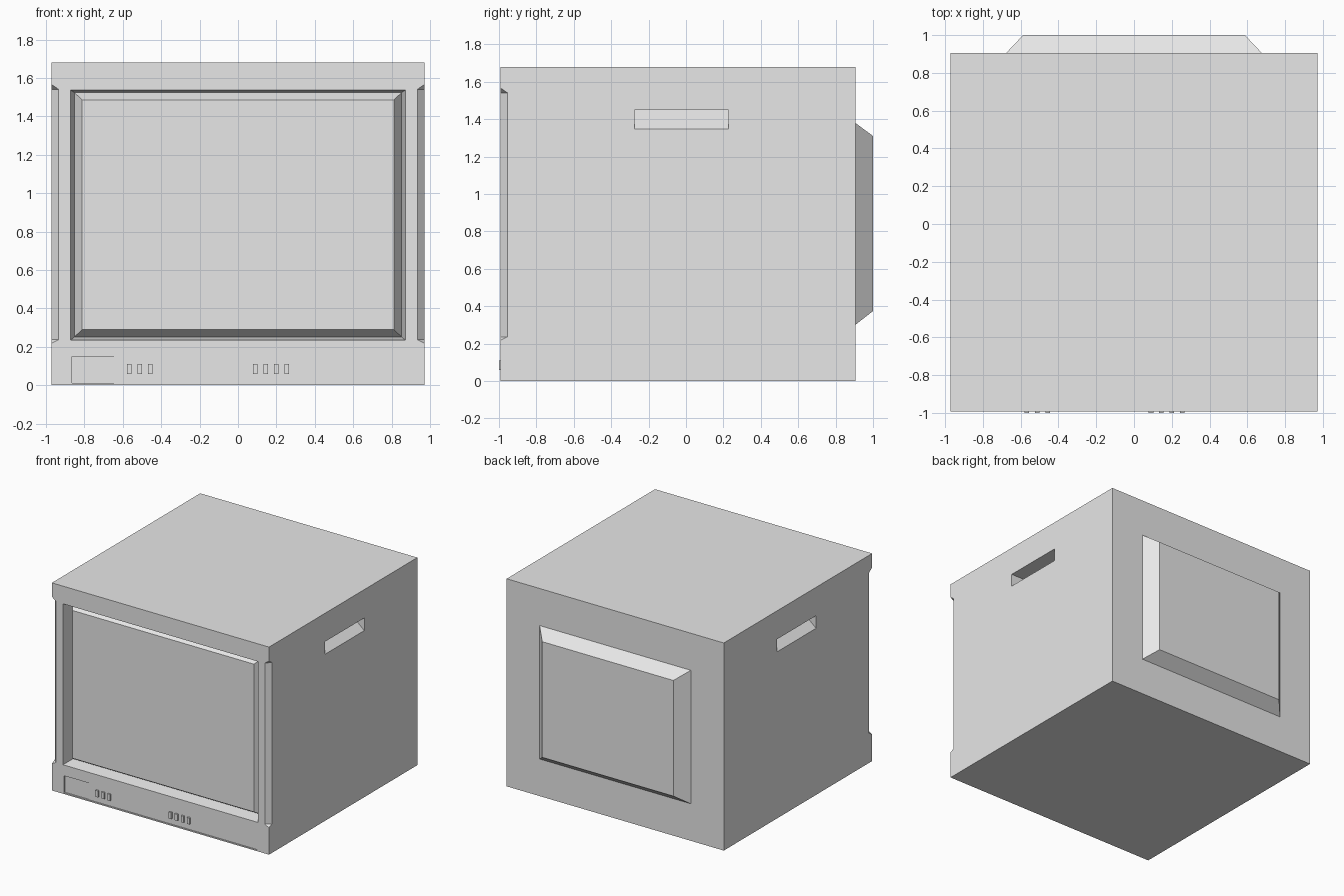
import bpy, bmesh

old = bpy.data.objects.get("Cube")
if old:
    bpy.data.objects.remove(old, do_unlink=True)

# Single casing colour
grey = bpy.data.materials.new("plain grey")
grey.use_nodes = True
colour = (0.8, 0.8, 0.8, 1)
grey.diffuse_color = colour
grey.node_tree.nodes["Principled BSDF"].inputs["Base Color"].default_value = colour

FRONT, BACK, SIDE, TOP = -0.992, 0.905, 0.972, 1.68


def hull(name, points):
    """Flat-faced convex solid around a few corner points."""
    bm = bmesh.new()
    for p in points:
        bm.verts.new(p)
    bmesh.ops.convex_hull(bm, input=bm.verts)
    bmesh.ops.dissolve_limit(bm, angle_limit=0.01, verts=bm.verts, edges=bm.edges)
    bmesh.ops.recalc_face_normals(bm, faces=bm.faces)
    mesh = bpy.data.meshes.new(name)
    bm.to_mesh(mesh)
    bm.free()
    mesh.materials.append(grey)
    obj = bpy.data.objects.new(name, mesh)
    bpy.context.collection.objects.link(obj)
    return obj


def rect(x0, x1, y, z0, z1):
    """Upright rectangle facing along y."""
    return [(x, y, z) for x in (x0, x1) for z in (z0, z1)]


def block(name, x0, x1, y0, y1, z0, z1):
    return hull(name, rect(x0, x1, y0, z0, z1) + rect(x0, x1, y1, z0, z1))


def cut(target, cutter):
    """Carve the cutter out of the target and discard it."""
    mod = target.modifiers.new("cut", "BOOLEAN")
    mod.object, mod.operation, mod.solver = cutter, "DIFFERENCE", "EXACT"
    graph = bpy.context.evaluated_depsgraph_get()
    result = bpy.data.meshes.new_from_object(target.evaluated_get(graph))
    target.modifiers.clear()
    target.data = result
    bpy.data.objects.remove(cutter, do_unlink=True)


# Casing with a tapered screen recess
casing = block("casing", -SIDE, SIDE, FRONT, BACK, 0, TOP)
FLOOR = FRONT + 0.1
cut(casing, hull("screen_recess", rect(-0.874, 0.874, FRONT - 0.01, 0.233, 1.538)
                 + rect(-0.853, 0.853, FLOOR, 0.25, 1.525)))

for s in (-1, 1):
    # Chamfered notch along each front corner, with slanted ends
    e = 0.01
    section = [(SIDE - 0.037 - e, FRONT - e), (SIDE + e, FRONT + 0.037 + e), (SIDE + e, FRONT - e)]
    notch = []
    for x, y in section:
        inward = SIDE - x + y - FRONT
        notch += [(s * x, y, 1.567 - 0.7 * inward), (s * x, y, 0.218 + 0.5 * inward)]
    cut(casing, hull("corner_notch", notch))

    # Wedge-shaped hand grip: flat ceiling, sloping back
    wedge = [(SIDE, 1.348), (SIDE + e, 1.348), (SIDE + e, 1.45), (SIDE - 0.12, 1.45)]
    cut(casing, hull("grip_recess", [(s * x, y, z) for x, z in wedge for y in (-0.275, 0.227)]))

# Control strip: small tray on the left end, shallow panel beside it
cut(casing, block("tray_recess", -0.865, -0.645, FRONT - 0.01, FRONT + 0.012, 0.01, 0.148))
cut(casing, block("panel_recess", -0.645, 0.863, FRONT - 0.01, FRONT + 0.006, 0.01, 0.148))

# Raised screen with bevelled rim
hull("screen", rect(-0.853, 0.853, FLOOR, 0.25, 1.525)
     + rect(-0.812, 0.812, FRONT + 0.035, 0.29, 1.486))

# Rear housing bulge
hull("rear_housing", rect(-0.677, 0.677, BACK, 0.3, 1.38)
     + rect(-0.587, 0.587, 1.0, 0.374, 1.31))

# Two groups of push buttons
for group, start, count in (("left", -0.567, 3), ("right", 0.09, 4)):
    for i in range(count):
        x = start + 0.055 * i
        block(f"{group}_button_{i + 1}", x - 0.012, x + 0.012, -1.0, FRONT + 0.006, 0.058, 0.11)
